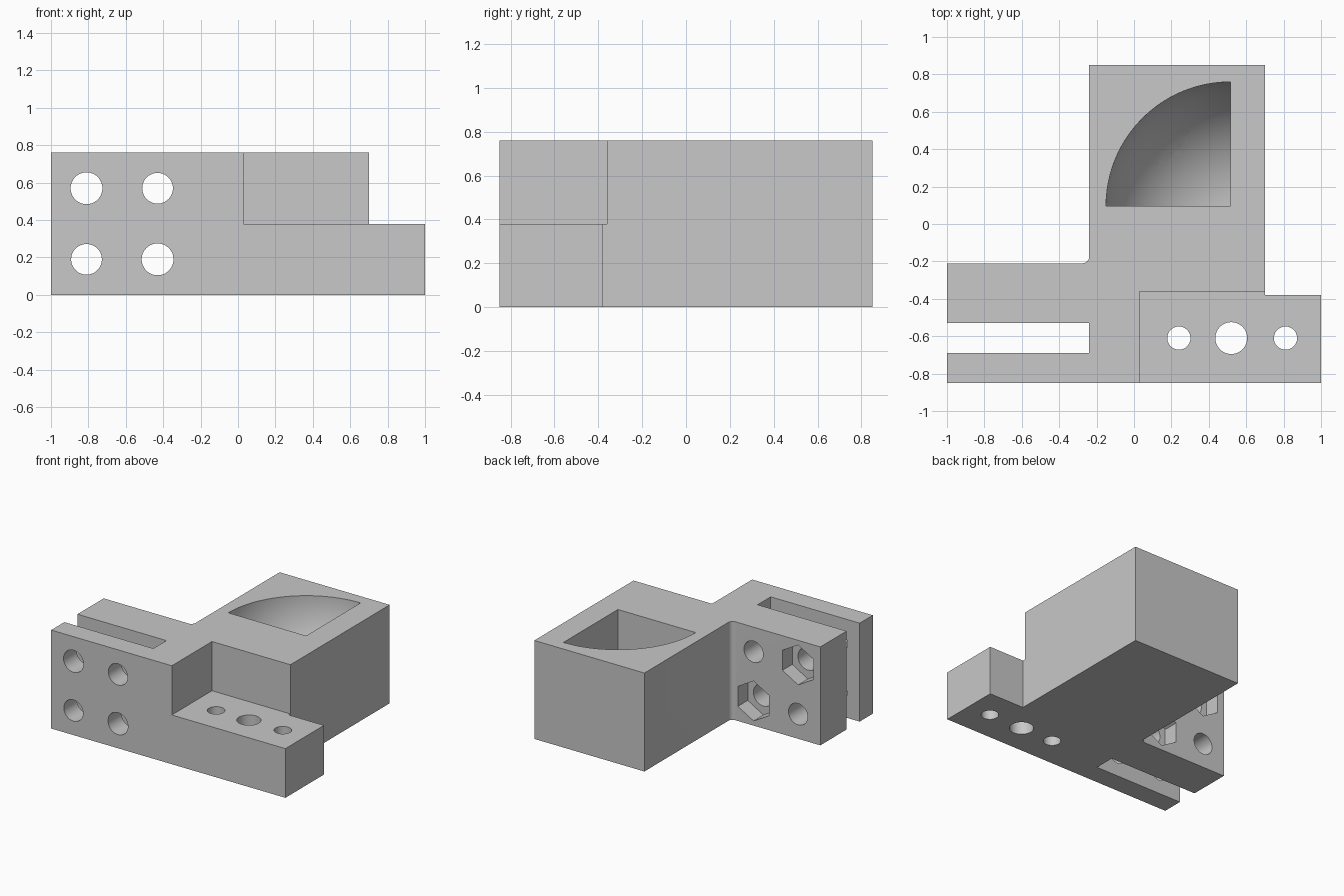
import bpy, bmesh
from math import cos, sin, tau, radians
from mathutils import Matrix, Vector

cube = bpy.data.objects.get("Cube")
if cube:
    bpy.data.objects.remove(cube, do_unlink=True)

grey = bpy.data.materials.new("plain_grey")
grey.use_nodes = True
colour = (0.58, 0.58, 0.58, 1)
grey.diffuse_color = colour
grey.node_tree.nodes["Principled BSDF"].inputs["Base Color"].default_value = colour

HEIGHT = 0.76
FRONT, BACK = -0.85, 0.85
LEFT = -0.24          # side wall of the main block
REACH = 0.49          # size of the bevelled corner


def to_object(name, bm):
    bmesh.ops.recalc_face_normals(bm, faces=bm.faces)
    mesh = bpy.data.meshes.new(name)
    bm.to_mesh(mesh)
    bm.free()
    obj = bpy.data.objects.new(name, mesh)
    bpy.context.collection.objects.link(obj)
    mesh.materials.append(grey)
    return obj


def prism(name, points, z0, z1, matrix=Matrix()):
    """Extrude a flat outline from z0 to z1, then place it."""
    bm = bmesh.new()
    face = bm.faces.new([bm.verts.new((x, y, z0)) for x, y in points])
    new = bmesh.ops.extrude_face_region(bm, geom=[face])["geom"]
    verts = [v for v in new if isinstance(v, bmesh.types.BMVert)]
    bmesh.ops.translate(bm, verts=verts, vec=(0, 0, z1 - z0))
    bm.transform(matrix)
    return to_object(name, bm)


def ring(radius, sides=64):
    angles = [tau * (i / sides + 0.25) for i in range(sides)]
    return [(radius * cos(a), radius * sin(a)) for a in angles]


def cut(target, cutter):
    mod = target.modifiers.new("cut", "BOOLEAN")
    mod.operation = "DIFFERENCE"
    mod.solver = "EXACT"
    mod.object = cutter
    bpy.context.view_layer.objects.active = target
    bpy.ops.object.modifier_apply(modifier=mod.name)
    bpy.data.objects.remove(cutter, do_unlink=True)


# Plan outline with the clamp slot and the small inside fillet
r = 0.035
fillet = [(LEFT - r + r * cos(a), -0.21 + r - r * sin(a))
          for a in (radians(d) for d in range(0, 91, 15))]
outline = [(-1, FRONT), (1, FRONT), (1, -0.38), (0.7, -0.38), (0.7, BACK),
           (LEFT, BACK), *fillet, (-1, -0.21), (-1, -0.53), (LEFT, -0.53),
           (LEFT, -0.69), (-1, -0.69)]
bracket = prism("mounting_bracket", outline, 0, HEIGHT)

# Step down to the low tab
cut(bracket, prism("tab_step", [(0.03, -1), (1.2, -1), (1.2, -0.36), (0.03, -0.36)],
                   0.38, 1))

# Quarter-round spherical pocket open at the top
centre = Vector((0.515, 0.095, HEIGHT))
bm = bmesh.new()
bmesh.ops.create_uvsphere(bm, u_segments=96, v_segments=47, radius=0.665)
for normal in ((1, 0, 0), (0, -1, 0)):
    bmesh.ops.bisect_plane(bm, geom=bm.verts[:] + bm.edges[:] + bm.faces[:], dist=1e-5,
                           plane_co=(0, 0, 0), plane_no=normal, clear_outer=True)
    bmesh.ops.edgeloop_fill(bm, edges=[e for e in bm.edges if e.is_boundary])
bm.transform(Matrix.Translation(centre))
cut(bracket, to_object("pocket", bm))

# Bevelled lower corner and the slanted hole through it
axis = Vector((-1, 1, -1)).normalized()
turn = axis.to_track_quat("Z", "Y").to_matrix().to_4x4()
corner = Vector((LEFT, BACK, 0)) + REACH / 3 * Vector((1, -1, 1))
cut(bracket, prism("corner_bevel", ring(0.5, 4), 0, 0.6,
                   Matrix.Translation(corner) @ turn @ Matrix.Scale(1.4, 4)))
cut(bracket, prism("slanted_hole", ring(0.19, 96), 0.45, 1.5,
                   Matrix.Translation(centre) @ turn))

# Clamp bolt holes, with hexagonal nut recesses on one diagonal
for x, z, nut in ((-0.81, 0.57, True), (-0.43, 0.57, False),
                  (-0.81, 0.19, False), (-0.43, 0.19, True)):
    place = Matrix.Translation((x, 0, z)) @ Matrix.Rotation(radians(90), 4, "X")
    cut(bracket, prism("bolt_hole", ring(0.085 if nut else 0.082), 0.1, 1, place))
    if nut:
        cut(bracket, prism("nut_recess", ring(0.154, 6), 0.1, 0.33, place))

# Vertical holes through the tab
for x, radius in ((0.24, 0.062), (0.52, 0.085), (0.81, 0.062)):
    cut(bracket, prism("tab_hole", ring(radius), -0.2, 0.6,
                       Matrix.Translation((x, -0.61, 0))))

# Smooth curved walls, crisp edges
bpy.ops.object.select_all(action="DESELECT")
bracket.select_set(True)
bpy.context.view_layer.objects.active = bracket
bpy.ops.object.shade_smooth_by_angle(angle=radians(30))
